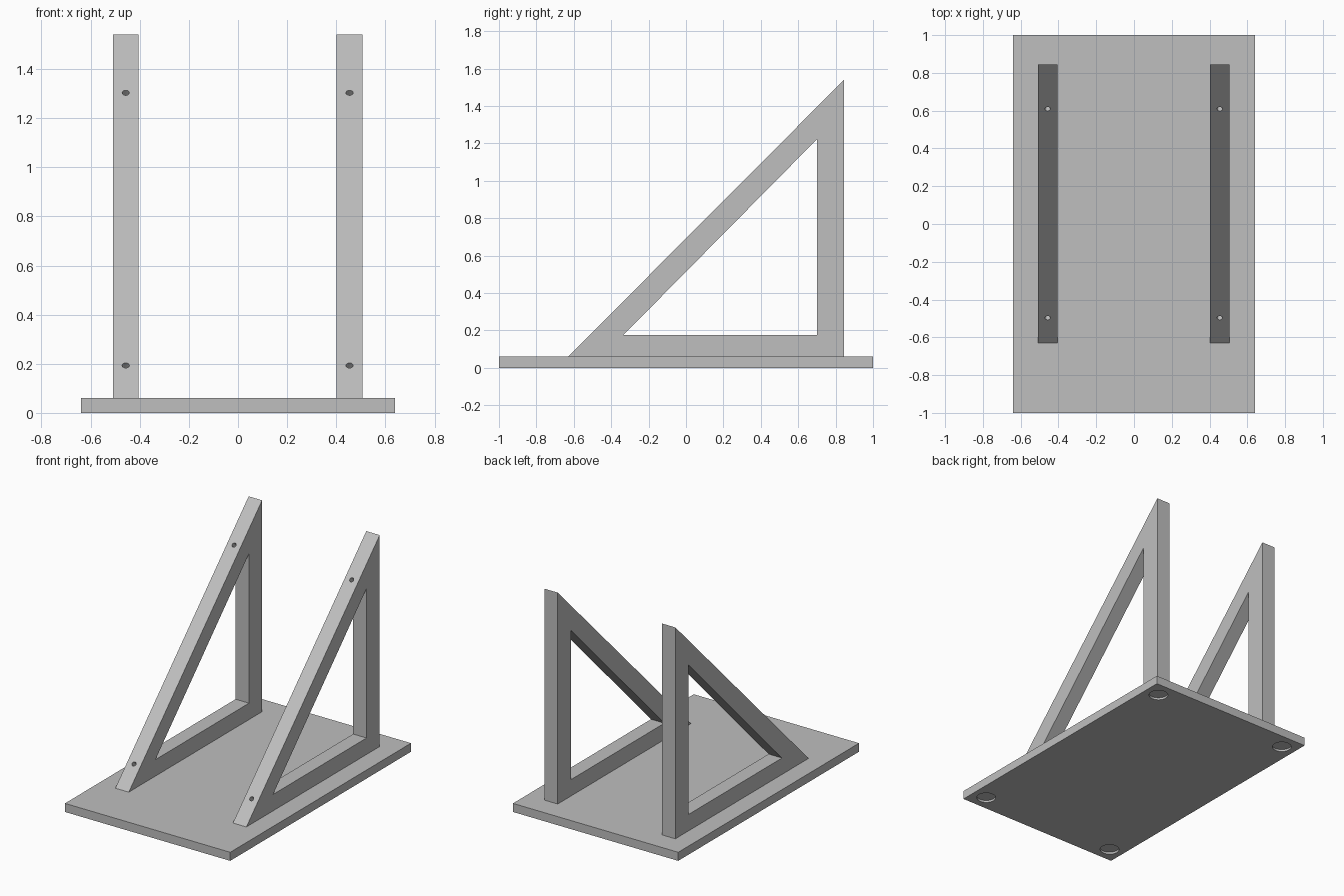
import bpy
import bmesh
from math import radians
from mathutils import Matrix, Vector

default = bpy.data.objects.get("Cube")
if default:
    bpy.data.objects.remove(default, do_unlink=True)

grey = bpy.data.materials.new("plain_grey")
grey.use_nodes = True
colour = (0.52, 0.52, 0.52, 1)
grey.diffuse_color = colour
grey.node_tree.nodes["Principled BSDF"].inputs["Base Color"].default_value = colour


def make_object(name, bm):
    bmesh.ops.recalc_face_normals(bm, faces=bm.faces[:])
    mesh = bpy.data.meshes.new(name)
    bm.to_mesh(mesh)
    bm.free()
    mesh.materials.append(grey)
    obj = bpy.data.objects.new(name, mesh)
    bpy.context.collection.objects.link(obj)
    return obj


def drill(obj, centres, radius, depth, tilt=0):
    """Cut blind round holes; depth is measured each way from the centre."""
    bm = bmesh.new()
    for centre in centres:
        place = Matrix.Translation(centre) @ Matrix.Rotation(tilt, 4, "X")
        bmesh.ops.create_cone(bm, cap_ends=True, segments=32, radius1=radius,
                              radius2=radius, depth=2 * depth, matrix=place)
    cutter = make_object("hole_cutter", bm)
    cutter.hide_render = True
    mod = obj.modifiers.new("holes", "BOOLEAN")
    mod.operation = "DIFFERENCE"
    mod.solver = "EXACT"
    mod.object = cutter
    # Bake the cut and discard the cutter
    graph = bpy.context.evaluated_depsgraph_get()
    result = bpy.data.meshes.new_from_object(obj.evaluated_get(graph))
    obj.modifiers.clear()
    obj.data = result
    bpy.data.objects.remove(cutter, do_unlink=True)


# Base plate with four shallow round recesses underneath
THICK = 0.06
bm = bmesh.new()
bmesh.ops.create_cube(bm, size=1, matrix=Matrix.Translation((0, 0, THICK / 2))
                      @ Matrix.Diagonal((1.28, 2, THICK, 1)))
base = make_object("base_plate", bm)
drill(base, [(x, y, 0) for x in (-0.535, 0.535) for y in (-0.89, 0.89)],
      0.063, 0.015)

# Triangular frames: outer and inner outlines joined, then extruded sideways
OUTER = [(-0.63, THICK), (0.845, THICK), (0.845, 1.54)]
INNER = [(-0.335, 0.175), (0.70, 0.175), (0.70, 1.222)]
WIDTH = 0.104


def triangle_frame(name, x):
    bm = bmesh.new()
    left = x - WIDTH / 2
    outer = [bm.verts.new((left, y, z)) for y, z in OUTER]
    inner = [bm.verts.new((left, y, z)) for y, z in INNER]
    for i in range(3):
        j = (i + 1) % 3
        bm.faces.new((outer[i], outer[j], inner[j], inner[i]))
    extruded = bmesh.ops.extrude_face_region(bm, geom=bm.faces[:])["geom"]
    moved = [g for g in extruded if isinstance(g, bmesh.types.BMVert)]
    bmesh.ops.translate(bm, verts=moved, vec=(WIDTH, 0, 0))
    frame = make_object(name, bm)
    # Two screw holes square to the sloping face
    low, high = Vector(OUTER[0]), Vector(OUTER[2])
    holes = [low.lerp(high, t) for t in (0.09, 0.84)]
    drill(frame, [(x, p.x, p.y) for p in holes], 0.0145, 0.08, radians(45))


triangle_frame("right_frame", -0.457)
triangle_frame("left_frame", 0.454)
